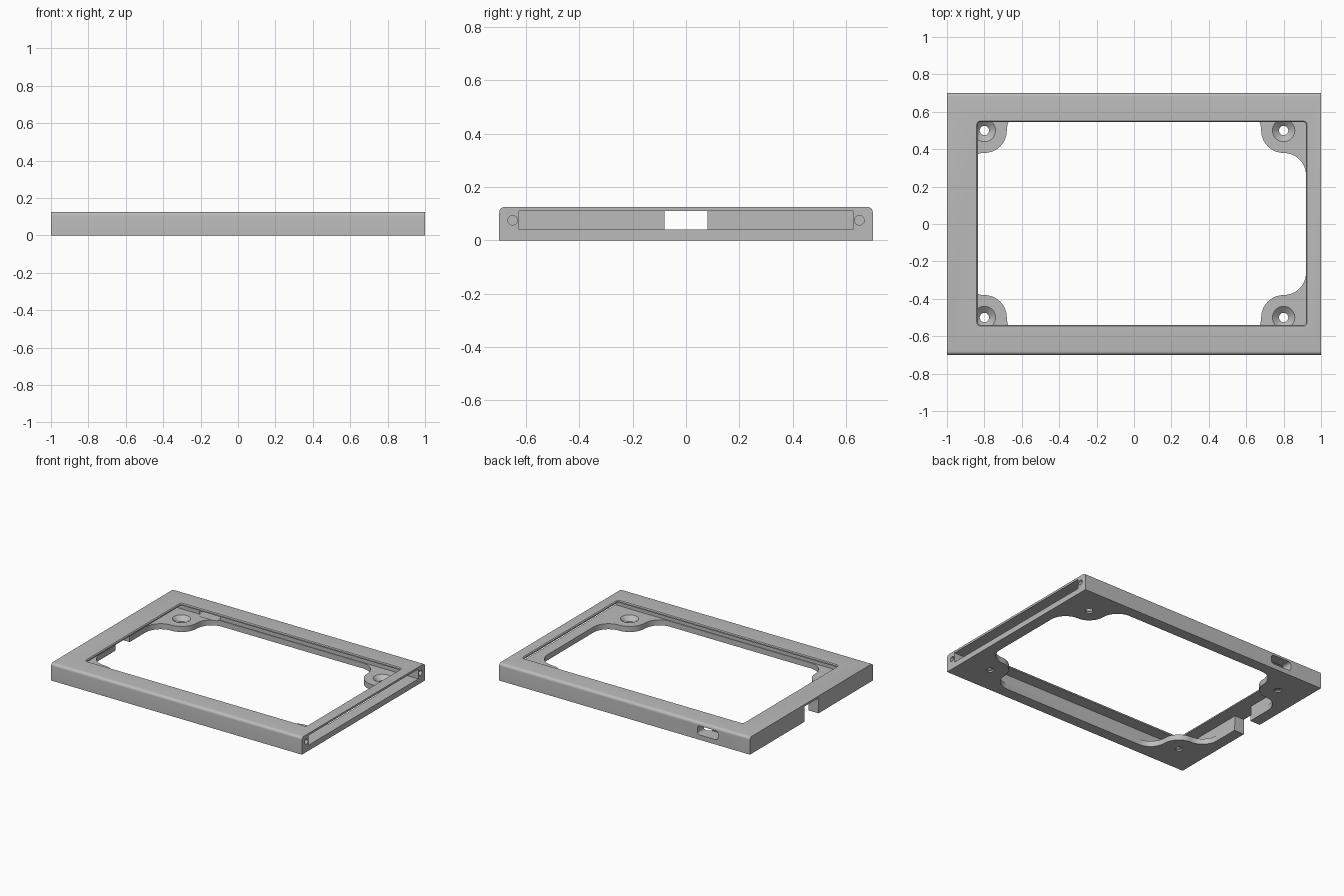
import bpy, bmesh, math
from math import cos, sin, radians

if "Cube" in bpy.data.objects:
    bpy.data.objects.remove(bpy.data.objects["Cube"])

H = 0.125
grey = bpy.data.materials.new("plain_grey")
grey.diffuse_color = (0.5, 0.5, 0.5, 1)
grey.use_nodes = True
grey.node_tree.nodes["Principled BSDF"].inputs["Base Color"].default_value = grey.diffuse_color


def arc(cx, cy, r, a0, a1, n=12):
    return [(cx + r * cos(radians(a0 + (a1 - a0) * i / n)),
             cy + r * sin(radians(a0 + (a1 - a0) * i / n))) for i in range(n + 1)]


def rounded_rect(x0, x1, y0, y1, r, n=6):
    return (arc(x1 - r, y1 - r, r, 0, 90, n) + arc(x0 + r, y1 - r, r, 90, 180, n)
            + arc(x0 + r, y0 + r, r, 180, 270, n) + arc(x1 - r, y0 + r, r, 270, 360, n))


def loft(name, rings):
    """Closed solid through rings of 3D points."""
    bm = bmesh.new()
    vs = [[bm.verts.new(p) for p in ring] for ring in rings]
    for a, b in zip(vs, vs[1:]):
        for i in range(len(a)):
            j = (i + 1) % len(a)
            bm.faces.new((a[i], a[j], b[j], b[i]))
    bm.faces.new(vs[0][::-1])
    bm.faces.new(vs[-1])
    bmesh.ops.recalc_face_normals(bm, faces=bm.faces)
    me = bpy.data.meshes.new(name)
    bm.to_mesh(me)
    bm.free()
    ob = bpy.data.objects.new(name, me)
    bpy.context.collection.objects.link(ob)
    return ob


def along_z(name, layers):
    return loft(name, [[(x, y, z) for x, y in pts] for z, pts in layers])


def along_x(name, pts, x0, x1):
    return loft(name, [[(x, y, z) for y, z in pts] for x in (x0, x1)])


def along_y(name, pts, y0, y1):
    return loft(name, [[(x, y, z) for x, z in pts] for y in (y0, y1)])


def box_pts(a0, a1, b0, b1):
    return [(a0, b0), (a1, b0), (a1, b1), (a0, b1)]


# outer body with rounded long top edges
r = 0.02
section = [(-0.7, 0), (0.7, 0)] + arc(0.7 - r, H - r, r, 0, 90, 6) + arc(-0.7 + r, H - r, r, 90, 180, 6)
frame = along_x("frame", section, -1, 1)
frame.data.materials.append(grey)

cutters = []

# panel pocket, open at the right end
cutters.append(along_x("pocket_cutter", box_pts(-0.625, 0.625, 0.04, 0.11), -0.925, 1.1))

# floor opening, leaving a curved screw pad in each corner
quarter = arc(0.8, 0.26, 0.12, 0, 90) + arc(0.8, 0.5, 0.12, 270, 180)[1:] + arc(0.56, 0.5, 0.12, 0, 90)[1:]
floor = (quarter + [(-x, y) for x, y in quarter[::-1]]
         + [(-x, -y) for x, y in quarter] + [(x, -y) for x, y in quarter[::-1]])
cutters.append(along_z("floor_cutter", [(-0.1, floor), (0.06, floor)]))

# window in the top plate with a chamfered rim
window = rounded_rect(-0.835, 0.92, -0.54, 0.545, 0.015)
rim = rounded_rect(-0.841, 0.926, -0.546, 0.551, 0.021)
cutters.append(along_z("window_cutter", [(0.08, window), (H - 0.006, window), (H, rim), (0.2, rim)]))

# cable notch in the left wall and side port in the back wall
cutters.append(along_x("notch_cutter", box_pts(-0.08, 0.08, -0.1, 0.11), -1.1, -0.9))
cutters.append(along_y("port_cutter", rounded_rect(-0.745, -0.58, 0.035, 0.1, 0.02), 0.6, 0.8))

# countersunk holes through the pads
for sx in (-1, 1):
    for sy in (-1, 1):
        def ring(rad):
            return arc(0.8 * sx, 0.5 * sy, rad, 0, 348.75, 31)
        cutters.append(along_z("screw_cutter", [(-0.1, ring(0.025)), (0.01, ring(0.025)),
                                                (0.04, ring(0.06)), (0.05, ring(0.06))]))

# small screw holes in the right end
for s in (-1, 1):
    cutters.append(along_x("end_hole_cutter", arc(0.65 * s, 0.075, 0.018, 0, 345, 23), 0.85, 1.1))

for c in cutters:
    m = frame.modifiers.new(c.name, 'BOOLEAN')
    m.operation = 'DIFFERENCE'
    m.solver = 'EXACT'
    m.object = c

# bake the cuts and remove the cutters
bpy.context.view_layer.update()
dg = bpy.context.evaluated_depsgraph_get()
mesh = bpy.data.meshes.new_from_object(frame.evaluated_get(dg))
frame.modifiers.clear()
frame.data = mesh
mesh.materials.clear()
mesh.materials.append(grey)
for p in mesh.polygons:
    p.material_index = 0
for c in cutters:
    bpy.data.objects.remove(c, do_unlink=True)

bpy.context.view_layer.objects.active = frame
frame.select_set(True)
bpy.ops.object.shade_smooth_by_angle(angle=radians(30))
